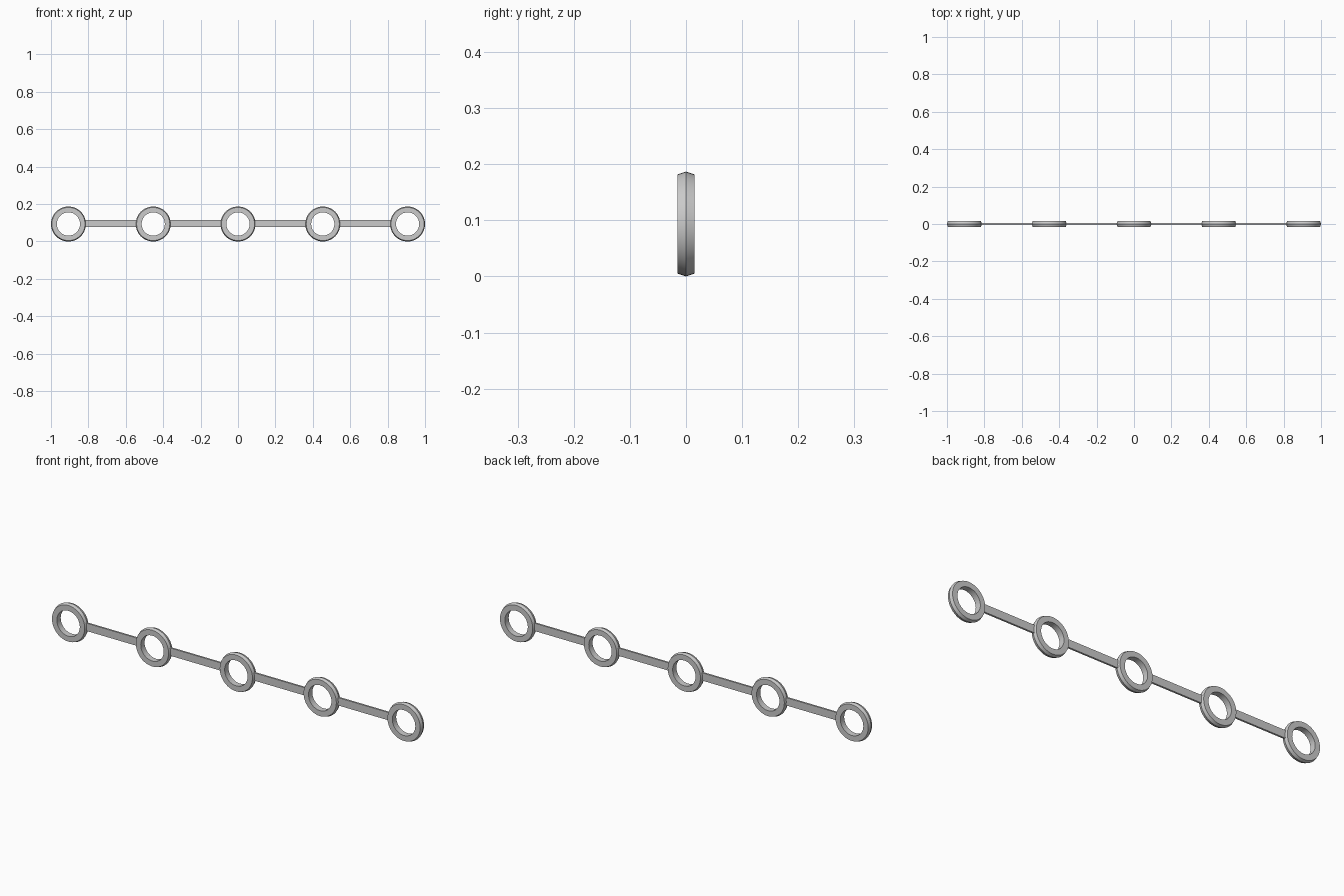
import bpy, bmesh, math

if "Cube" in bpy.data.objects:
    bpy.data.objects.remove(bpy.data.objects["Cube"])

mat = bpy.data.materials.new("light grey")
mat.diffuse_color = (0.6, 0.6, 0.6, 1)
mat.use_nodes = True
mat.node_tree.nodes["Principled BSDF"].inputs["Base Color"].default_value = mat.diffuse_color

R, PITCH, SEG = 0.0935, 0.4533, 48
# ring cross-section (radius, y): flat faces, straight bore, ridged rim
PROFILE = [(0.062, -0.0148), (0.0885, -0.0148), (R, 0), (0.0885, 0.0148), (0.062, 0.0148)]


def finish(bm, name):
    bmesh.ops.recalc_face_normals(bm, faces=bm.faces)
    me = bpy.data.meshes.new(name)
    bm.to_mesh(me)
    bm.free()
    me.materials.append(mat)
    ob = bpy.data.objects.new(name, me)
    bpy.context.collection.objects.link(ob)
    return ob


def ring(x, name):
    bm = bmesh.new()
    loops = []
    for i in range(SEG):
        a = 2 * math.pi * i / SEG
        loops.append([bm.verts.new((x + r * math.cos(a), y, R + r * math.sin(a))) for r, y in PROFILE])
    n = len(PROFILE)
    for i in range(SEG):
        p, q = loops[i], loops[(i + 1) % SEG]
        for j in range(n):
            k = (j + 1) % n
            bm.faces.new((p[j], q[j], q[k], p[k]))
    ob = finish(bm, name)
    bpy.context.view_layer.objects.active = ob
    ob.select_set(True)
    bpy.ops.object.shade_smooth_by_angle(angle=math.radians(15))
    ob.select_set(False)


def bar(x, name):
    bm = bmesh.new()
    bmesh.ops.create_cube(bm, size=1)
    for v in bm.verts:
        v.co = (x + v.co.x * (PITCH - 2 * 0.085), v.co.y * 0.009, 0.0965 + v.co.z * 0.038)
    finish(bm, name)


# five rings in a row
for i in range(5):
    ring((i - 2) * PITCH, f"ring_{i + 1}")
# flat link bars between them
for i in range(4):
    bar((i - 1.5) * PITCH, f"link_bar_{i + 1}")
